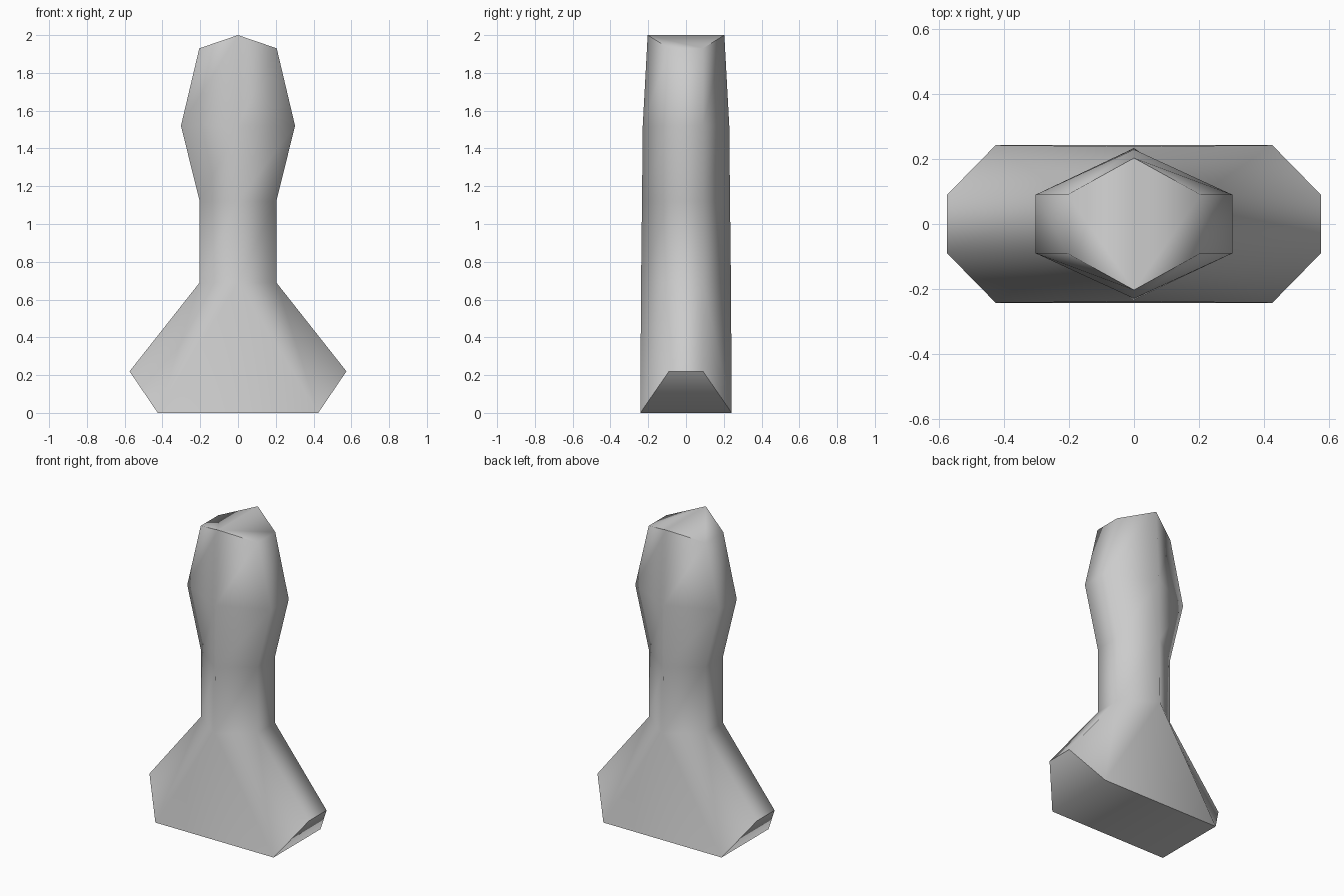
import bpy
import bmesh
import math

old = bpy.data.objects.get("Cube")
if old:
    bpy.data.objects.remove(old, do_unlink=True)

# Plain grey material
grey = bpy.data.materials.new("light_grey")
grey.use_nodes = True
colour = (0.6, 0.6, 0.6, 1)
grey.diffuse_color = colour
grey.node_tree.nodes["Principled BSDF"].inputs["Base Color"].default_value = colour

SIDE_Y = 0.09
# Stem rings from neck to crown: half width, ridge depth, side height, ridge height
RINGS = [
    (0.203, 0.238, 0.69, 0.69),
    (0.203, 0.233, 1.12, 1.12),
    (0.302, 0.229, 1.52, 1.52),
    (0.205, 0.203, 1.93, 2.0),
]

bm = bmesh.new()


def add_ring(w, d, zs, zr):
    """Six-sided ring: front ridge, right side pair, back ridge, left side pair."""
    points = [(0, -d, zr), (w, -SIDE_Y, zs), (w, SIDE_Y, zs),
              (0, d, zr), (-w, SIDE_Y, zs), (-w, -SIDE_Y, zs)]
    return [bm.verts.new(p) for p in points]


# Faceted stem and rounded head
rings = [add_ring(*r) for r in RINGS]
for low, high in zip(rings, rings[1:]):
    for i in range(6):
        j = (i + 1) % 6
        bm.faces.new((low[i], low[j], high[j], high[i]))

# Gabled crown
top = rings[-1]
bm.faces.new((top[0], top[1], top[2], top[3]))
bm.faces.new((top[0], top[3], top[4], top[5]))

# Flared foot on a rectangular sole
neck = rings[0]
sole = {(sx, sy): bm.verts.new((sx * 0.425, sy * 0.242, 0)) for sx in (-1, 1) for sy in (-1, 1)}
tip = {(sx, sy): bm.verts.new((sx * 0.574, sy * SIDE_Y, 0.22)) for sx in (-1, 1) for sy in (-1, 1)}
side = {(1, -1): neck[1], (1, 1): neck[2], (-1, 1): neck[4], (-1, -1): neck[5]}
ridge = {-1: neck[0], 1: neck[3]}
for s in (-1, 1):
    bm.faces.new((sole[-1, s], sole[1, s], ridge[s]))
    bm.faces.new((tip[s, -1], tip[s, 1], side[s, 1], side[s, -1]))
    bm.faces.new((sole[s, -1], sole[s, 1], tip[s, 1], tip[s, -1]))
    for t in (-1, 1):
        bm.faces.new((sole[s, t], tip[s, t], side[s, t]))
        bm.faces.new((sole[s, t], side[s, t], ridge[t]))
bm.faces.new((sole[-1, -1], sole[-1, 1], sole[1, 1], sole[1, -1]))

bmesh.ops.recalc_face_normals(bm, faces=bm.faces)
mesh = bpy.data.meshes.new("flared_peg")
bm.to_mesh(mesh)
bm.free()
mesh.materials.append(grey)

peg = bpy.data.objects.new("flared_peg", mesh)
bpy.context.collection.objects.link(peg)
bpy.ops.object.select_all(action='DESELECT')
peg.select_set(True)
bpy.context.view_layer.objects.active = peg
bpy.ops.object.shade_smooth_by_angle(angle=math.radians(65))
